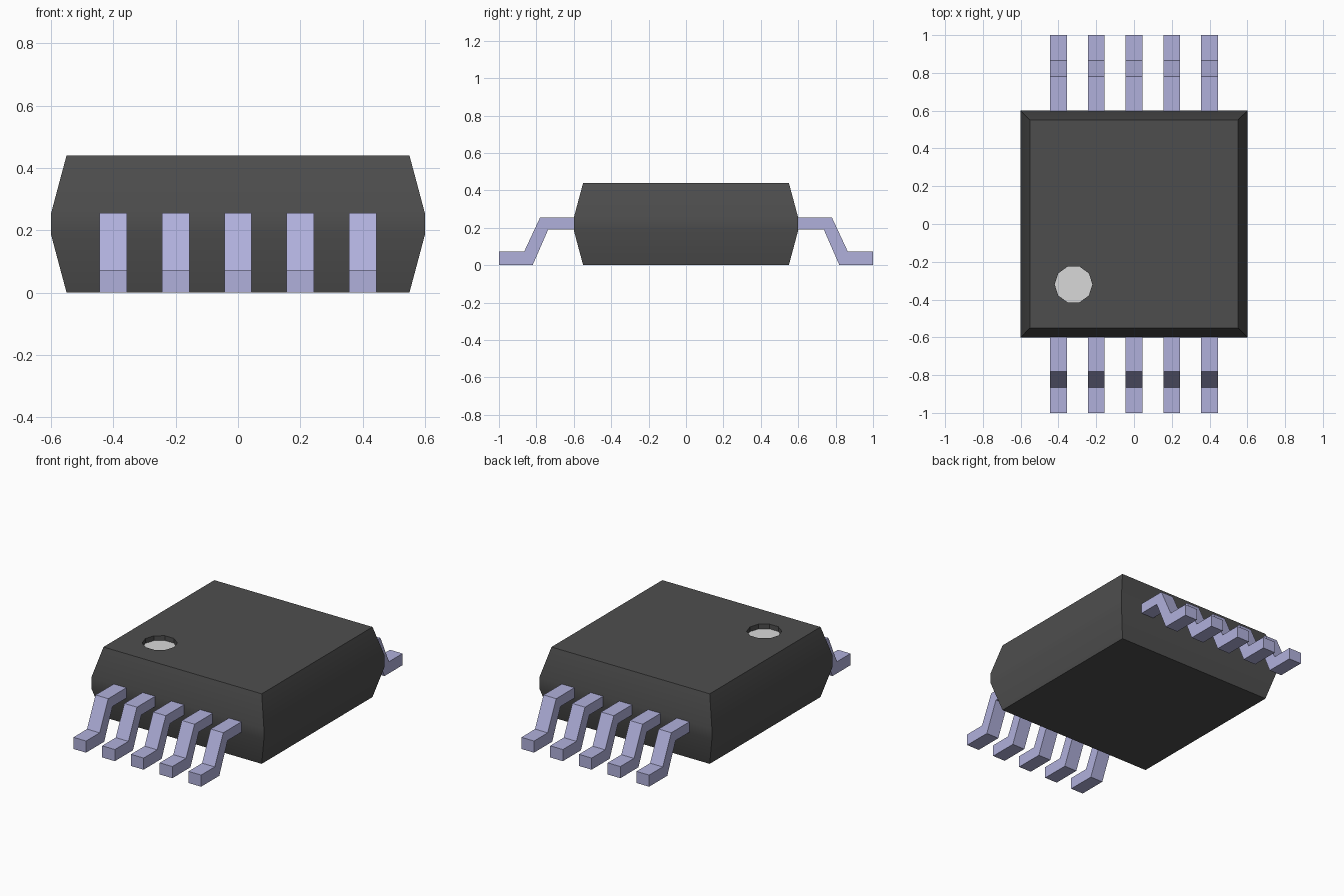
import bpy, bmesh, math

cube = bpy.data.objects.get("Cube")
if cube:
    bpy.data.objects.remove(cube, do_unlink=True)


def material(name, color):
    m = bpy.data.materials.new(name)
    m.use_nodes = True
    m.diffuse_color = (*color, 1)
    bsdf = next(n for n in m.node_tree.nodes if n.type == 'BSDF_PRINCIPLED')
    bsdf.inputs["Base Color"].default_value = (*color, 1)
    return m


body_mat = material("dark grey plastic", (0.076, 0.076, 0.076))
lead_mat = material("blue grey metal", (0.434, 0.434, 0.71))
mark_mat = material("light grey mark", (0.69, 0.69, 0.69))


def new_object(name, bm, *mats):
    bmesh.ops.recalc_face_normals(bm, faces=bm.faces[:])
    mesh = bpy.data.meshes.new(name)
    bm.to_mesh(mesh)
    bm.free()
    for m in mats:
        mesh.materials.append(m)
    obj = bpy.data.objects.new(name, mesh)
    bpy.context.collection.objects.link(obj)
    return obj


def select_only(obj):
    bpy.ops.object.select_all(action='DESELECT')
    obj.select_set(True)
    bpy.context.view_layer.objects.active = obj


# Moulded body: square rings with drafted sides above and below a straight band
TOP = 0.44
bm = bmesh.new()
rings = []
for z, h in ((0, 0.55), (0.187, 0.6), (0.253, 0.6), (TOP, 0.55)):
    rings.append([bm.verts.new((sx * h, sy * h, z))
                  for sx, sy in ((-1, -1), (1, -1), (1, 1), (-1, 1))])
for a, b in zip(rings, rings[1:]):
    for i in range(4):
        j = (i + 1) % 4
        bm.faces.new((a[i], a[j], b[j], b[i]))
bm.faces.new(rings[0][::-1])
bm.faces.new(rings[-1])
body = new_object("body", bm, body_mat, mark_mat)

# Round recess marking the first lead, cut into the top
DEPTH = 0.03
bpy.ops.mesh.primitive_cylinder_add(vertices=10, radius=0.1, depth=2 * DEPTH,
                                    location=(-0.32, -0.32, TOP),
                                    rotation=(0, 0, math.radians(90)))
cutter = bpy.context.object
cutter.name = "recess_cutter"
cutter.hide_render = True
cutter.data.materials.append(body_mat)
select_only(body)
cut = body.modifiers.new("recess", 'BOOLEAN')
cut.operation = 'DIFFERENCE'
cut.solver = 'EXACT'
cut.object = cutter
bpy.ops.object.modifier_apply(modifier=cut.name)
bpy.data.objects.remove(cutter, do_unlink=True)

# Only the recess floor is light
for f in body.data.polygons:
    is_floor = f.normal.z > 0.9 and abs(f.center.z - (TOP - DEPTH)) < 0.005
    f.material_index = 1 if is_floor else 0
select_only(body)
bpy.ops.object.shade_smooth_by_angle(angle=math.radians(30))

# Bent leads: one side profile (distance from centre, height), extruded across x
PROFILE = ((0.59, 0.255), (0.78, 0.255), (0.865, 0.073), (1.0, 0.073),
           (1.0, 0.0), (0.82, 0.0), (0.737, 0.19), (0.59, 0.19))
WIDTH = 0.088


def lead(name, x, side):
    bm = bmesh.new()
    face = bm.faces.new([bm.verts.new((x - WIDTH / 2, side * y, z))
                         for y, z in PROFILE])
    ext = bmesh.ops.extrude_face_region(bm, geom=[face])
    moved = [v for v in ext["geom"] if isinstance(v, bmesh.types.BMVert)]
    bmesh.ops.translate(bm, verts=moved, vec=(WIDTH, 0, 0))
    return new_object(name, bm, lead_mat)


for i in range(5):
    lead(f"front_lead_{i + 1}", -0.4 + 0.2 * i, -1)
    lead(f"back_lead_{i + 1}", -0.4 + 0.2 * i, 1)
